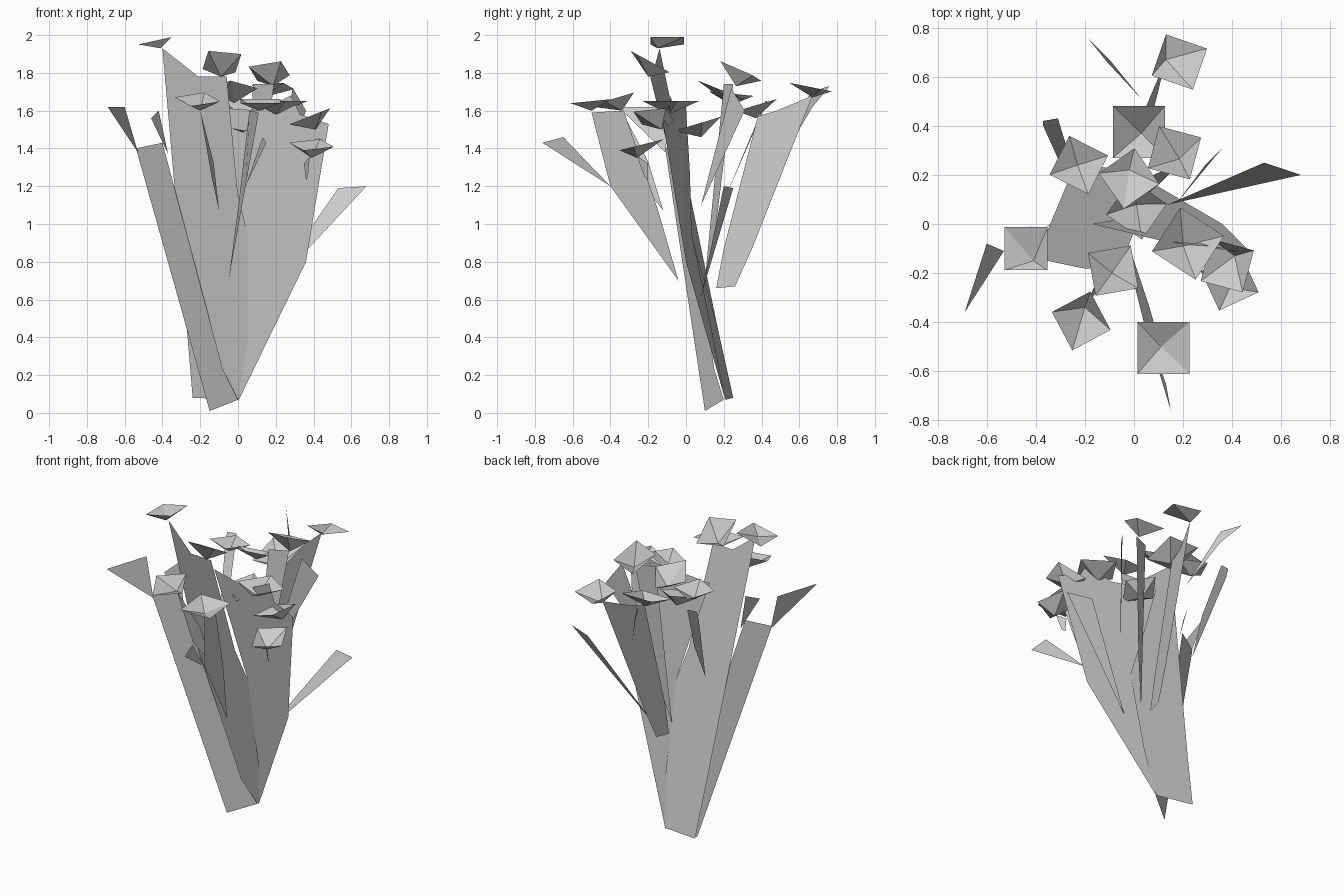
import bpy
from math import sin, cos, radians


def sheet(name, faces):
    """Thin flat-shaded object from a list of faces, each a list of points."""
    verts, idx = [], []
    for f in faces:
        idx.append(list(range(len(verts), len(verts) + len(f))))
        verts += f
    me = bpy.data.meshes.new(name)
    me.from_pydata(verts, [], idx)
    me.update()
    ob = bpy.data.objects.new(name, me)
    bpy.context.collection.objects.link(ob)
    return ob


def flower(name, apex, c, rot, sx=0.0, sy=0.0, r=0.125):
    """Open four-sided cup: tilted square rim joined to a low apex."""
    rim = []
    for i in range(4):
        a = radians(rot + 90 * i)
        dx, dy = r * cos(a), r * sin(a)
        rim.append((c[0] + dx, c[1] + dy, c[2] + sx * dx + sy * dy))
    sheet(name, [[apex, rim[i], rim[(i + 1) % 4]] for i in range(4)])


# flower cups: apex, rim centre, rotation, rim slopes
cups = [
    ((-.41, -.15, 1.93), (-.44, -.10, 1.97), 45, .22, 0),
    ((.13, .67, 1.67), (.185, .66, 1.725), 26, 0, -.2),
    ((-.23, .24, 1.63), (-.225, .24, 1.69), 18, 0, -.1),
    ((.185, .265, 1.73), (.165, .29, 1.81), 30, .05, -.45),
    ((-.02, .22, 1.64), (-.02, .185, 1.71), -10, 0, -.4),
    ((.01, .08, 1.46), (.01, .06, 1.53), 10, 0, .3),
    ((.20, -.09, 1.58), (.22, -.08, 1.65), 12, 0, 0),
    ((.41, -.13, 1.50), (.38, -.17, 1.57), 30, .4, 0),
    ((.39, -.26, 1.35), (.39, -.235, 1.42), 70, 0, .25),
    ((-.09, -.20, 1.78), (-.085, -.19, 1.86), 55, 0, -.55),
    ((-.20, -.34, 1.60), (-.215, -.395, 1.66), -17, 0, .3),
    ((.11, -.50, 1.60), (.12, -.505, 1.65), 45, 0, .1),
    ((.03, .37, 1.56), (.02, .375, 1.63), 45, 0, .3),
]
for i, (apex, c, rot, sx, sy) in enumerate(cups):
    flower(f"flower_{i + 1}", apex, c, rot, sx, sy, .15 if i in (6, 11, 12) else .125)

# large stem panels fanning out from the base
sheet("stem_panel_left", [[
    (-.24, .25, .08), (-.27, .17, .44), (-.40, -.14, 1.93), (-.21, -.18, 1.78),
    (-.06, -.19, 1.78), (0, -.03, 1.15), (.05, .03, .95), (.05, .14, .37), (0, .21, .07)]])
sheet("stem_panel_back_left", [[
    (-.15, .10, .01), (-.27, .035, .44), (-.54, -.11, 1.40), (-.40, -.035, 1.43),
    (-.08, .15, .23), (0, .20, .07)]])
sheet("stem_panel_right", [[
    (0, .21, .06), (.36, 0, .80), (.48, -.12, 1.53), (.33, -.10, 1.58),
    (.28, -.08, 1.68), (.12, -.07, 1.60), (-.17, 0, 1.62), (-.06, .02, 1.28),
    (.05, .03, .95), (.04, .15, .37)]])
sheet("stem_panel_back", [[
    (.01, .16, .66), (.03, .26, .67), (.05, .35, .87), (.13, .67, 1.68),
    (.05, .48, 1.60), (.03, .38, 1.57), (.01, .20, .87)]])
sheet("stem_panel_front", [[
    (-.05, -.04, .70), (.04, -.40, 1.20), (.11, -.50, 1.59),
    (.06, -.33, 1.60), (0, -.15, 1.08)]])
sheet("stem_panel_front_left", [[
    (-.10, -.12, 1.07), (-.14, -.26, 1.25), (-.20, -.34, 1.60), (-.13, -.20, 1.33)]])
sheet("stem_panel_inner_back", [[
    (.03, .10, .70), (.10, .16, 1.00), (.19, .25, 1.74), (.08, .20, 1.74)]])
sheet("stem_short_right", [[
    (.36, -.20, 1.23), (.35, -.20, 1.32), (.38, -.26, 1.36), (.37, -.22, 1.25)]])

# pointed leaves
leaves = [
    [(-.53, -.11, 1.38), (-.60, -.08, 1.62), (-.69, -.36, 1.62)],
    [(-.37, -.03, 1.37), (-.46, -.10, 1.56), (-.42, -.01, 1.60)],
    [(.14, .08, .62), (.53, .25, 1.19), (.68, .20, 1.20)],
    [(.04, -.40, 1.20), (.13, -.65, 1.46), (.15, -.76, 1.43)],
    [(.03, .51, 1.35), (-.10, .67, 1.62), (-.19, .76, 1.73), (-.11, .66, 1.70)],
    [(-.28, .20, 1.12), (-.37, .40, 1.60), (-.37, .42, 1.65), (-.31, .43, 1.65), (-.27, .30, 1.35)],
    [(.17, .08, 1.10), (.29, .24, 1.72), (.36, .31, 1.60)],
]
for i, tri in enumerate(leaves):
    sheet(f"leaf_{i + 1}", [tri])
